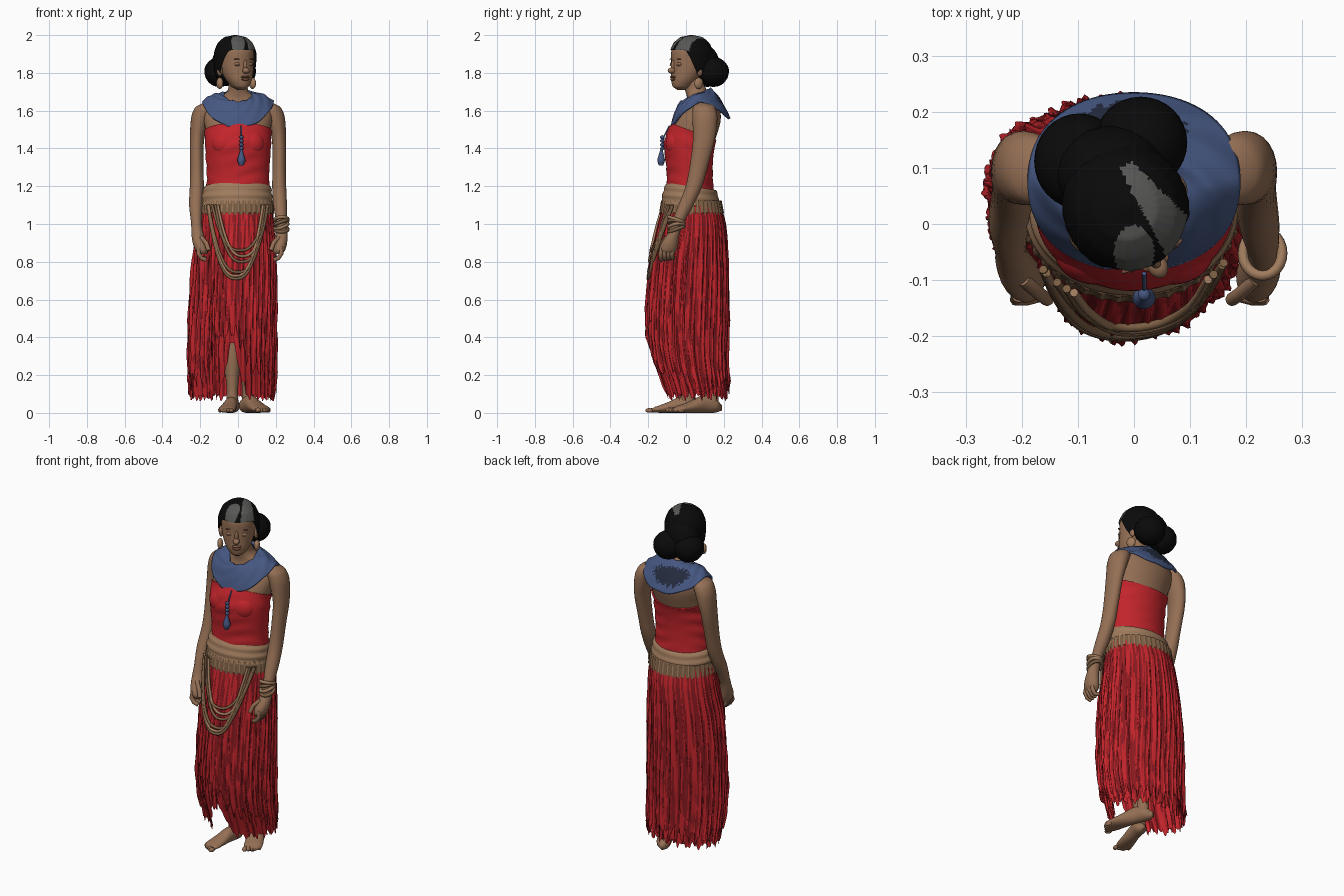
import bpy, bmesh
from math import sin, cos, pi, sqrt, exp, atan2
from mathutils import Matrix, Vector

if "Cube" in bpy.data.objects:
    bpy.data.objects.remove(bpy.data.objects["Cube"])


def material(name, colour):
    m = bpy.data.materials.new(name)
    m.use_nodes = True
    m.diffuse_color = (*colour, 1)
    m.node_tree.nodes["Principled BSDF"].inputs["Base Color"].default_value = (*colour, 1)
    return m


SKIN = material("warm skin", (.30, .16, .09))
RED = material("bright red cloth", (.54, .018, .024))
DARK_RED = material("deep red cloth", (.25, .010, .014))
BLUE = material("slate blue cloth", (.06, .095, .22))
DARK_BLUE = material("dark blue cloth", (.018, .025, .05))
TAN = material("tan cloth", (.35, .2, .11))
ROPE = material("brown rope", (.2, .112, .056))
HAIR = material("black hair", (.003, .003, .003))
GREY = material("grey hair", (.095, .095, .09))
LIPS = material("lip brown", (.2, .085, .05))


def finish(bm, name, mats, xf=None):
    """Turn a bmesh into a smooth shaded object."""
    if xf:
        bmesh.ops.transform(bm, matrix=xf, verts=bm.verts)
    bmesh.ops.recalc_face_normals(bm, faces=bm.faces)
    mesh = bpy.data.meshes.new(name)
    bm.to_mesh(mesh)
    bm.free()
    mesh.shade_smooth()
    for m in mats:
        mesh.materials.append(m)
    ob = bpy.data.objects.new(name, mesh)
    bpy.context.collection.objects.link(ob)
    return ob


def section_at(sections, z):
    """Smoothly interpolated (cx, cy, rx, ry) at height z; sections run downward."""
    last = len(sections) - 1
    i = 0
    while i < last - 1 and z < sections[i + 1][0]:
        i += 1
    a, b = sections[i], sections[i + 1]
    p, q = sections[max(i - 1, 0)], sections[min(i + 2, last)]
    t = min(max((a[0] - z) / (a[0] - b[0]), 0), 1)
    return [b0 + .5 * t * (c - a0 + t * (2 * a0 - 5 * b0 + 4 * c - d + t * (3 * (b0 - c) + d - a0)))
            for a0, b0, c, d in zip(p[1:], a[1:], b[1:], q[1:])]


def loft(name, sections, mats, n=32, rows=32, top=None, hem=None, fold=None, rule=None, xf=None):
    """Skin of ellipses; top and hem give edge heights by angle, fold scales the radius."""
    bm = bmesh.new()
    rings = []
    for r in range(rows + 1):
        t = (1 - cos(pi * r / rows)) / 2
        ring = []
        for k in range(n):
            a = 2 * pi * k / n
            hi = top(a) if top else sections[0][0]
            lo = hem(a) if hem else sections[-1][0]
            z = hi + (lo - hi) * t
            cx, cy, rx, ry = section_at(sections, z)
            f = 1 + fold(a, z) if fold else 1
            ring.append(bm.verts.new((cx + max(rx, .002) * f * cos(a), cy + max(ry, .002) * f * sin(a), z)))
        rings.append(ring)
    for upper, lower in zip(rings, rings[1:]):
        for k in range(n):
            j = (k + 1) % n
            face = bm.faces.new((upper[k], upper[j], lower[j], lower[k]))
            if rule:
                face.material_index = rule(2 * pi * (k + .5) / n, face.calc_center_median())
    bm.faces.new(rings[0])
    if not hem:
        bm.faces.new(rings[-1])
    return finish(bm, name, mats, xf)


def ball(name, centre, size, mat, xf=None, fold=0):
    bm = bmesh.new()
    bmesh.ops.create_uvsphere(bm, u_segments=32, v_segments=18, radius=1)
    for v in bm.verts:
        v.co *= 1 + fold * sin(16 * atan2(v.co.y, v.co.x) + 5 * v.co.z)
    m = Matrix.Translation(centre) @ Matrix.Diagonal((*size, 1))
    return finish(bm, name, [mat], xf @ m if xf else m)


def cord(name, points, radius, mat, closed=False):
    curve = bpy.data.curves.new(name, "CURVE")
    curve.dimensions = "3D"
    curve.bevel_depth, curve.bevel_resolution, curve.use_fill_caps = radius, 2, True
    spline = curve.splines.new("POLY")
    spline.points.add(len(points) - 1)
    for p, co in zip(spline.points, points):
        p.co = (*co, 1)
    spline.use_cyclic_u = closed
    curve.materials.append(mat)
    ob = bpy.data.objects.new(name, curve)
    bpy.context.collection.objects.link(ob)
    return ob


def front(a):
    """1 at the front, -1 at the back."""
    return -sin(a)


def bump(a, centre, width):
    return exp(-((a - centre * pi) / width) ** 2)


# Torso and neck
torso = [(1.78, 0, .03, .05, .05), (1.7, 0, .055, .055, .058), (1.67, 0, .075, .1, .07),
         (1.62, 0, .085, .172, .09), (1.56, 0, .065, .183, .12), (1.5, 0, .042, .172, .13),
         (1.43, 0, .02, .168, .13), (1.35, 0, .017, .163, .12), (1.25, 0, .02, .158, .115), (1.1, 0, .02, .165, .125)]
loft("torso", torso, [SKIN], 40)

# Strapless top with gathers
loft("strapless_top", [(z, x, y, rx + .007, ry + .007) for z, x, y, rx, ry in torso], [RED], 72, 50,
     top=lambda a: 1.49 + .045 * front(a), hem=lambda a: 1.17,
     fold=lambda a, z: .016 * sin(85 * z + 3 * sin(2 * a)) * (.5 + .5 * sin(3 * a + 9 * z)))
for side, s in (("left", 1), ("right", -1)):
    ball(side + "_bust", (s * .068, -.045, 1.425), (.075, .063, .075), RED)


# Skirt with pleats, plus a ragged layer over its front
skirt = [(1.13, -.005, .03, .18, .15), (1, -.01, .03, .193, .172), (.8, -.02, .015, .212, .187),
         (.5, -.028, .008, .222, .2), (.3, -.03, .014, .222, .19), (.05, -.03, .055, .218, .16)]


def pleat(a, z):
    drop = min(1, (1.15 - z) * 3)
    return drop * (.018 * sin(44 * a + 2 * sin(6 * z)) + .014 * sin(71 * a + 3 * sin(4 * z + a)) + .012 * sin(13 * a + 5 * z))


def ragged(a, z):
    return pleat(a + .03, z) * 1.3 + .012 * sin(40 * z + 9 * a) * (1 - min(z, 1))


def draped(fn):
    """Folds on a skirt drawn in at the right front and swept out at the right back."""
    return lambda a, z: fn(a, z) + min(1, (1.15 - z) * 2) * (.08 * bump(a, .83, .35) - .22 * bump(a, 1.24, .42))


def valley(depth, fn):
    return lambda a, c: 1 if fn(a, c.z) < depth else 0


loft("skirt", skirt, [RED, DARK_RED], 300, 44, fold=draped(pleat), rule=valley(-.013, pleat), top=lambda a: 1.12,
     hem=lambda a: .085 + .28 * bump(a, 1.5, .21) + .014 * sin(23 * a) + .01 * sin(57 * a))
loft("ragged_overskirt", [(z, x, y, rx + .006, ry + .017 * min(1, (1.13 - z) * 3)) for z, x, y, rx, ry in skirt],
     [RED, DARK_RED], 300, 44, fold=draped(ragged), rule=valley(-.001, ragged), top=lambda a: 1.1,
     hem=lambda a: (.14 + .12 * max(front(a), 0) + .17 * bump(a, 1.5, .3) + .12 * bump(a, 1.35, .25)
                    + .035 * sin(37 * a) + .02 * sin(83 * a)))

# Waist wrap and fringed belt
loft("waist_wrap", [(1.23, 0, .02, .165, .12), (1.19, -.003, .02, .178, .135), (1.15, -.005, .022, .187, .148),
                    (1.08, -.005, .025, .19, .155)], [TAN], 64, 36, top=lambda a: 1.2 + .02 * front(a),
     hem=lambda a: 1.1, fold=lambda a, z: .012 * sin(150 * z + 2 * sin(a)))
loft("fringed_belt", [(1.15, -.005, .028, .187, .155), (1.03, -.007, .03, .197, .172)], [ROPE, TAN], 200, 8,
     top=lambda a: 1.125, hem=lambda a: 1.055 + .008 * sin(40 * a), fold=lambda a, z: .018 * sin(40 * a),
     rule=lambda a, c: 1 if sin(40 * a) > .9 else 0)

# Hanging ropes, lying on the skirt
for i, (sag, width, shift) in enumerate([(.39, .152, -.01), (.375, .144, -.012), (.355, .157, 0), (.3, .14, .02),
                                         (.27, .132, .025), (.24, .147, .01)]):
    path = []
    for k in range(41):
        s = k / 20 - 1
        x, z = shift + width * s, 1.1 - sag * (1 - abs(s) ** 2.6)
        cx, cy, rx, ry = section_at(skirt, z)
        path.append((x, cy - .022 - ry * sqrt(1 - ((x - cx) / (rx + .01)) ** 2), z))
    cord("hanging_rope_%d" % i, path, .0078, TAN if i % 3 == 1 else ROPE)

# Arms, hands and fingers
arm = [(1.65, .15, .085, .02, .025), (1.62, .175, .095, .05, .058), (1.565, .198, .1, .05, .066),
       (1.45, .217, .095, .038, .058), (1.3, .218, .067, .035, .048), (1.2, .218, .042, .037, .044),
       (1.1, .223, 0, .036, .04), (1, .23, -.045, .028, .032), (.95, .23, -.065, .032, .032),
       (.9, .224, -.085, .036, .044), (.86, .216, -.095, .034, .046), (.84, .212, -.097, .022, .032)]
for side, s, inward in (("left", 1, 0), ("right", -1, .02)):
    shift = lambda z: inward * max(0, 1.1 - z) * 5
    loft(side + "_arm", [(z, s * (x - shift(z)), y, rx, ry) for z, x, y, rx, ry in arm], [SKIN], 24, 44)
    base = .226 - inward
    for f in range(4):
        y = -.128 + .02 * f
        cord("%s_finger_%d" % (side, f), [(s * base, y, .88), (s * (base + .004), y - .006, .845),
             (s * (base - .012), y - .006, .82), (s * (base - .035), y, .81 + .004 * f)], .012, SKIN)
    cord(side + "_thumb", [(s * (base - .01), -.1, .93), (s * (base - .038), -.125, .9),
                           (s * (base - .052), -.135, .86)], .012, SKIN)

# Bracelets on the left wrist
for i in range(4):
    ring = [(.229 + .035 * cos(a), -.052 + .04 * sin(a), .972 + .017 * i + .014 * sin(a + i))
            for a in (2 * pi * k / 24 for k in range(24))]
    cord("bracelet_%d" % i, ring, .0095, TAN if i % 2 else ROPE, True)

# Wide collar with a dark weathered patch behind
bm = bmesh.new()
rings = []
for r in range(25):
    t = r / 24
    ring = []
    for k in range(96):
        a = 2 * pi * k / 96
        c = front(a)
        edge = 1.65 - (.14 if c > 0 else .09) * abs(c) ** 1.5
        neck = 1.685 - .035 * c
        z = neck + (edge - neck) * t + .02 * sin(pi * t) + .003 * sin(9 * a + 14 * t)
        wide = t * (1 + .06 * sin(2 * a) ** 2)
        ring.append(bm.verts.new(((.072 + .118 * wide) * cos(a), .05 + .025 * t + (.08 + .08 * wide) * sin(a), z)))
    rings.append(ring)
for r, (inner, outer) in enumerate(zip(rings, rings[1:])):
    for k in range(96):
        j = (k + 1) % 96
        face = bm.faces.new((inner[k], outer[k], outer[j], inner[j]))
        spread = ((k / 48 - .55) / .28) ** 2 + ((r / 24 - .55) / .3) ** 2 + .3 * sin(k * 2.1) * sin(r * 1.7)
        face.material_index = 1 if spread < .8 else 0
collar = finish(bm, "collar", [BLUE, DARK_BLUE])
collar.modifiers.new("thickness", "SOLIDIFY").thickness = .012

# Tassel pendant
cord("pendant_cord", [(.018, -.088, 1.52), (.018, -.118, 1.46), (.018, -.128, 1.37)], .004, BLUE)
for i in range(4):
    ball("pendant_bead_%d" % i, (.018, -.126, 1.4 + .02 * i), (.011, .011, .01), BLUE)
loft("pendant_tassel", [(1.395, .018, -.13, .006, .006), (1.365, .018, -.131, .014, .014),
                        (1.335, .018, -.132, .021, .02), (1.31, .018, -.132, .012, .012)], [BLUE], 20, 12)

# Head, turned towards the left
turn = Matrix.Translation((-.01, .02, 0)) @ Matrix.Rotation(.5, 4, "Z")
loft("head", [(1.975, 0, 0, .02, .02), (1.955, 0, 0, .065, .07), (1.92, 0, 0, .09, .098), (1.86, 0, 0, .092, .1),
              (1.8, 0, -.015, .082, .087), (1.76, 0, -.032, .066, .072), (1.725, 0, -.045, .042, .052),
              (1.71, 0, -.05, .015, .025)], [SKIN], 40, 36, xf=turn)
ball("nose_bridge", (0, -.1, 1.838), (.01, .012, .032), SKIN, turn)
ball("nose", (0, -.108, 1.812), (.018, .023, .016), SKIN, turn)
ball("upper_lip", (0, -.1, 1.778), (.026, .014, .007), LIPS, turn)
ball("lower_lip", (0, -.1, 1.766), (.022, .014, .008), LIPS, turn)
for side, s in (("left", 1), ("right", -1)):
    ball(side + "_eyelid", (s * .036, -.085, 1.846), (.02, .011, .011), SKIN, turn)
    ball(side + "_lash_line", (s * .036, -.0935, 1.84), (.016, .003, .0015), LIPS, turn)
    ball(side + "_brow", (s * .038, -.088, 1.873), (.024, .006, .003), LIPS, turn)
    ball(side + "_ear", (s * .094, .008, 1.815), (.013, .02, .032), SKIN, turn)
    ball(side + "_earring", (s * .099, 0, 1.745), (.016, .025, .03), TAN, turn)


# Parted hair with a grey streak, and two buns at the nape
def grey_streak(a, c):
    p = turn @ c
    along = (Vector((p.x, p.y)) - Vector((-.015, .105))).dot(Vector((.47, -.88)))
    across = (p.x + .015) * .88 + (p.y - .105) * .47
    streak = abs(across - .16 * along) < .012 + .16 * along and 0 < along < .19
    lock = (p.x / .036) ** 2 + ((p.y + .05) / .047) ** 2 < 1
    return 1 if p.z > 1.915 and (streak or lock) else 0


def hairline(a):
    t = min(max((front(a) - .1) / .65, 0), 1)
    return 1.79 + .13 * t * t * (3 - 2 * t) - .06 * max(-front(a), 0)


loft("hair", [(2, 0, .01, .01, .01), (1.99, 0, .01, .056, .058), (1.96, 0, .01, .09, .094), (1.91, 0, .01, .109, .116),
              (1.86, 0, .01, .111, .117), (1.8, 0, .015, .103, .112), (1.72, 0, .03, .07, .085)], [HAIR, GREY], 120, 48,
     top=lambda a: 2, hem=hairline, fold=lambda a, z: .006 * sin(30 * a + 20 * z), rule=grey_streak, xf=turn)
ball("back_hair", (-.04, .09, 1.85), (.098, .085, .1), HAIR, fold=.01)
ball("right_bun", (-.098, .112, 1.805), (.08, .085, .078), HAIR, fold=.015)
ball("left_bun", (.012, .145, 1.805), (.083, .082, .078), HAIR, fold=.015)

# Legs and bare feet
foot = [(.19, 0, .012, .022, .01), (.165, 0, .017, .044, .016), (.1, 0, .028, .042, .028), (.03, 0, .042, .035, .042),
        (-.03, 0, .035, .034, .034), (-.06, 0, .025, .012, .015)]
for side, x, y, yaw, size in (("right", -.03, 0, -.2, 1), ("left", .052, .125, .42, 1.12)):
    place = Matrix.Translation((x, y, 0)) @ Matrix.Rotation(yaw, 4, "Z") @ Matrix.Scale(size, 4)
    loft(side + "_foot", foot, [SKIN], 24, 24, xf=place @ Matrix.Rotation(pi / 2, 4, "X"))
    inner = 1 if side == "right" else -1
    for t in range(5):
        ball("%s_toe_%d" % (side, t), (inner * (.034 - .017 * t), -.192 + .008 * t, .013), (.012 - .001 * t, .02, .012), SKIN, place)
    loft(side + "_leg", [(.75, x, .02, .075, .08), (.4, x, y * .6 + .02, .05, .055), (.3, x, y * .7 + .02, .048, .055),
                         (.12, x, y + .01, .03, .035), (.04, x, y + .008, .033, .04)], [SKIN], 24, 24)
